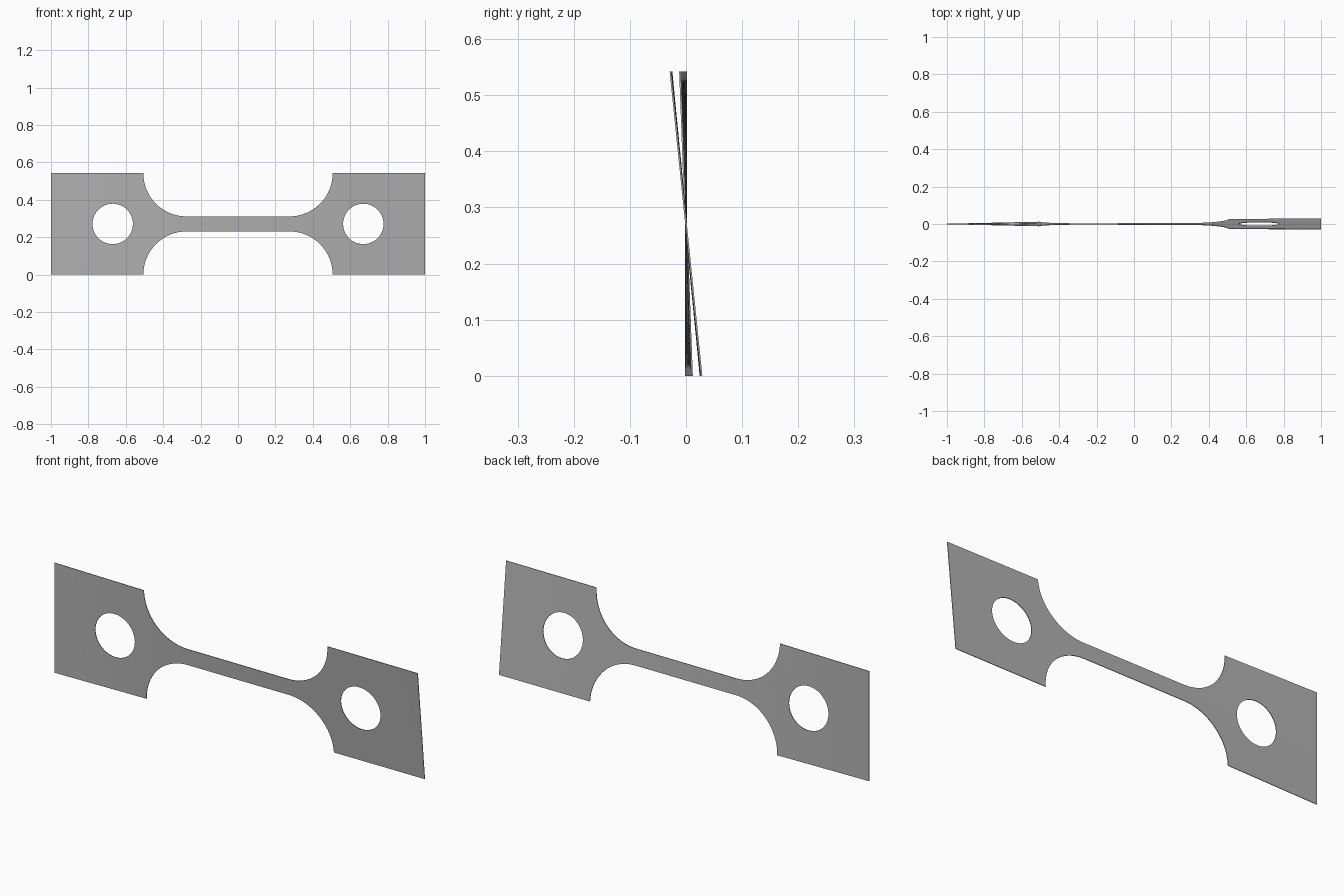
import bpy, bmesh
from math import sin, cos, pi, sqrt, radians

cube = bpy.data.objects.get("Cube")
if cube:
    bpy.data.objects.remove(cube)

HALF_H, NECK_H, FILLET_X, FILLET_R = 0.271, 0.04, 0.275, 0.231
HOLE_X, HOLE_R, THICK = 0.67, 0.108, 0.003


def outer(x):
    """Half height of the plate outline."""
    d = abs(x) - FILLET_X
    if d <= 0:
        return NECK_H
    if d >= FILLET_R - 1e-6:
        return HALF_H
    return HALF_H - sqrt(FILLET_R ** 2 - d * d)


def inner(x):
    """Half height of the round hole."""
    d = abs(x) - HOLE_X
    return sqrt(max(0, HOLE_R ** 2 - d * d)) if abs(d) < HOLE_R - 1e-6 else 0


# Twist slope along the length, piecewise linear
TWIST = [(-1, 0), (-0.5, -0.04), (0.5, -0.095), (1, -0.102)]


def twist(x):
    for (a, s), (b, t) in zip(TWIST, TWIST[1:]):
        if x <= b:
            return s + (t - s) * (x - a) / (b - a)
    return TWIST[-1][1]


# Stations along one side: neck, fillet, grip and hole
side = [FILLET_X * i / 8 for i in range(8)]
side += [FILLET_X + FILLET_R * sin(pi / 2 * i / 20) for i in range(21)]
side += [HOLE_X - HOLE_R * cos(pi * i / 32) for i in range(33)]
side += [0.8 + 0.05 * i for i in range(5)]
stations = sorted({round(s * x, 5) for x in side for s in (-1, 1)})

# Upper and lower strips between the hole and the outline
bm = bmesh.new()
for sign in (-1, 1):
    for a, b in zip(stations, stations[1:]):
        corners = [(a, inner(a)), (b, inner(b)), (b, outer(b)), (a, outer(a))]
        verts = [bm.verts.new((x, sign * z * twist(x), HALF_H + sign * z))
                 for x, z in corners]
        bm.faces.new(verts if sign > 0 else verts[::-1])
bmesh.ops.remove_doubles(bm, verts=bm.verts, dist=1e-5)
bmesh.ops.recalc_face_normals(bm, faces=bm.faces)

mesh = bpy.data.meshes.new("twisted_test_strip")
bm.to_mesh(mesh)
bm.free()
strip = bpy.data.objects.new("twisted_test_strip", mesh)
bpy.context.collection.objects.link(strip)

# Sheet thickness
solid = strip.modifiers.new("thickness", "SOLIDIFY")
solid.thickness = THICK
solid.offset = 0

# Plain grey metal
grey = bpy.data.materials.new("grey")
grey.use_nodes = True
colour = (0.45, 0.45, 0.45, 1)
grey.diffuse_color = colour
grey.node_tree.nodes["Principled BSDF"].inputs["Base Color"].default_value = colour
mesh.materials.append(grey)

bpy.context.view_layer.objects.active = strip
strip.select_set(True)
bpy.ops.object.modifier_apply(modifier=solid.name)
bpy.ops.object.shade_smooth_by_angle(angle=radians(30))
